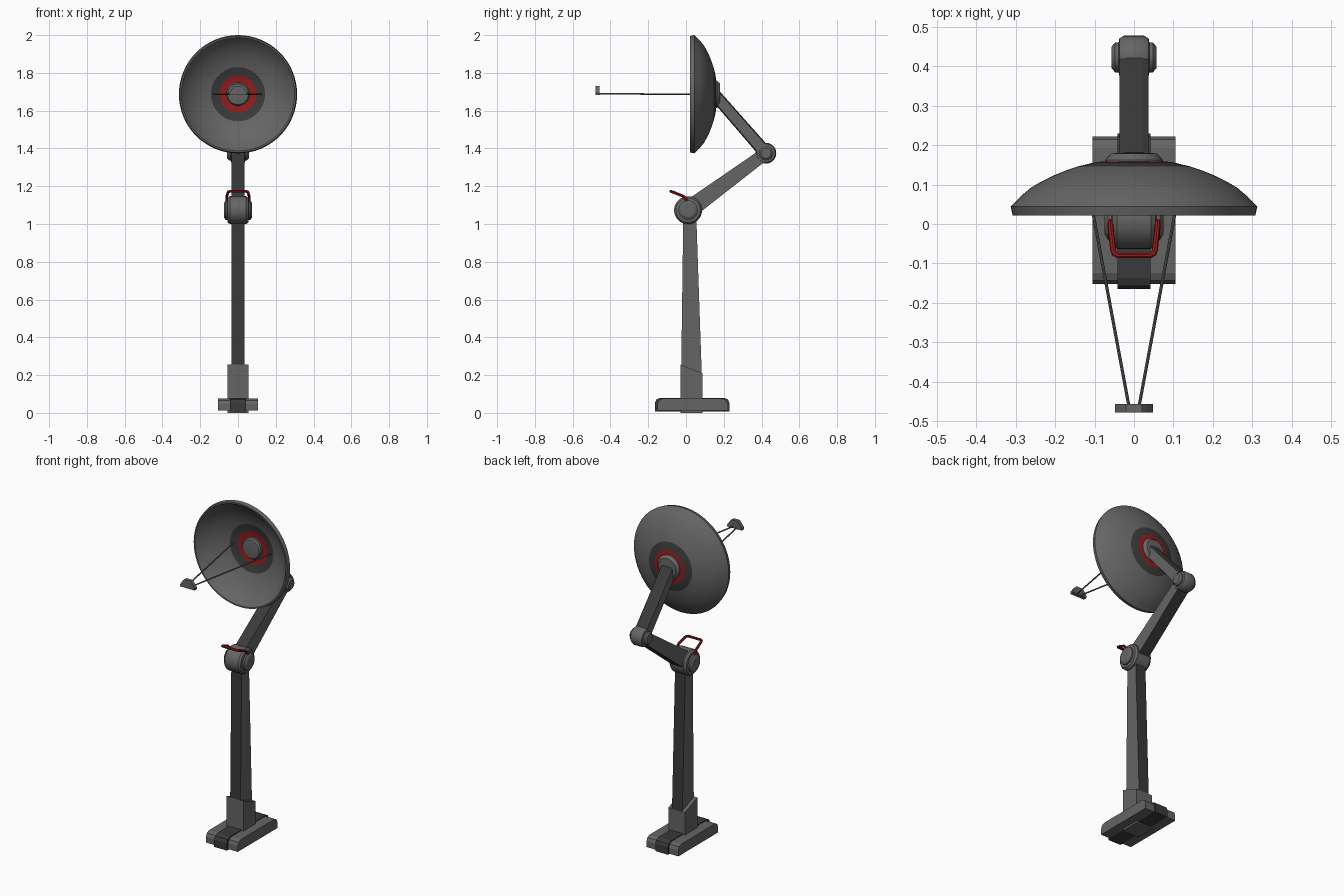
import bpy, bmesh, math
from mathutils import Vector

if "Cube" in bpy.data.objects:
    bpy.data.objects.remove(bpy.data.objects["Cube"])


def material(name, rgb):
    m = bpy.data.materials.new(name)
    m.diffuse_color = (*rgb, 1)
    m.use_nodes = True
    m.node_tree.nodes["Principled BSDF"].inputs["Base Color"].default_value = m.diffuse_color
    return m


GREY = material("grey metal", (0.13, 0.13, 0.13))
DARK = material("dark grey metal", (0.042, 0.042, 0.042))
RED = material("red paint", (0.32, 0.01, 0.01))


def finish(name, bm, mats, smooth=False):
    bmesh.ops.recalc_face_normals(bm, faces=bm.faces)
    me = bpy.data.meshes.new(name)
    bm.to_mesh(me)
    bm.free()
    for m in mats:
        me.materials.append(m)
    if smooth:
        for p in me.polygons:
            p.use_smooth = True
        me.set_sharp_from_angle(angle=math.radians(30))
    ob = bpy.data.objects.new(name, me)
    bpy.context.collection.objects.link(ob)
    return ob


def loft(bm, rings):
    """Join closed rings of points, capping both ends."""
    vs = [[bm.verts.new(p) for p in r] for r in rings]
    n = len(vs[0])
    for a, b in zip(vs, vs[1:]):
        for i in range(n):
            bm.faces.new((a[i], a[(i + 1) % n], b[(i + 1) % n], b[i]))
    bm.faces.new(vs[0])
    bm.faces.new(vs[-1])


def prism(name, pts, a, b, axis, mat):
    """Extrude a profile along x (yz points) or y (xz points)."""
    bm = bmesh.new()
    place = (lambda t, p: (t, *p)) if axis == "x" else (lambda t, p: (p[0], t, p[1]))
    loft(bm, [[place(t, p) for p in pts] for t in (a, b)])
    return finish(name, bm, [mat])


def lathe(name, profile, axis, centre, mats, rule=None, n=48):
    """Revolve (radius, offset) points around the x or y axis."""
    bm = bmesh.new()
    rings = []
    for r, t in profile:
        ring = []
        for i in range(n):
            c, s = math.cos(math.tau * i / n), math.sin(math.tau * i / n)
            p = (t, r * c, r * s) if axis == "x" else (r * c, t, r * s)
            ring.append(Vector(centre) + Vector(p))
        rings.append(ring)
    loft(bm, rings)
    if rule:
        for f in bm.faces:
            d = sum((Vector((v.co.x, 0, v.co.z - centre[2])).length for v in f.verts)) / len(f.verts)
            f.material_index = rule(d)
    return finish(name, bm, mats, True)


def beam(name, p0, p1, w0, w1, hx, ch=0.0, flat=0.021):
    """Tapered arm in the yz plane: grey flanks, dark front and back."""
    a, b = Vector((0, *p0)), Vector((0, *p1))
    d = (b - a).normalized()
    side = Vector((0, -d.z, d.y))
    half = [(-hx, 1, ch), (-flat, 1, 0), (flat, 1, 0), (hx, 1, ch)]
    section = half + [(-x, -1, c) for x, _, c in half]
    bm = bmesh.new()
    loft(bm, [[o + Vector((x, 0, 0)) + side * s * (w / 2 - c) for x, s, c in section]
              for o, w in ((a, w0), (b, w1))])
    bm.normal_update()
    for f in bm.faces:
        f.material_index = 0 if abs(f.normal.x) > 0.8 else 1
    return finish(name, bm, [GREY, DARK])


def tube(name, pts, radius, mat):
    cu = bpy.data.curves.new(name, "CURVE")
    cu.dimensions = "3D"
    cu.bevel_depth, cu.bevel_resolution, cu.use_fill_caps = radius, 2, True
    sp = cu.splines.new("POLY")
    sp.points.add(len(pts) - 1)
    for q, p in zip(sp.points, pts):
        q.co = (*p, 1)
    cu.materials.append(mat)
    tmp = bpy.data.objects.new(name + " path", cu)
    bpy.context.collection.objects.link(tmp)
    bpy.context.view_layer.update()
    me = bpy.data.meshes.new_from_object(tmp.evaluated_get(bpy.context.evaluated_depsgraph_get()))
    bpy.data.objects.remove(tmp)
    bm = bmesh.new()
    bm.from_mesh(me)
    return finish(name, bm, [mat], True)


def foot_profile(y0, y1, z0, z1):
    return [(y0, z0), (y1, z0), (y1, z1 - 0.028), (y1 - 0.008, z1 - 0.009), (y1 - 0.028, z1),
            (y0 + 0.028, z1), (y0 + 0.008, z1 - 0.009), (y0, z1 - 0.028)]


# Base: two grey feet with a dark strip between them, and the column socket
for s, side in ((-1, "left"), (1, "right")):
    prism(f"{side}_foot", foot_profile(-0.152, 0.222, 0.012, 0.075), s * 0.042, s * 0.105, "x", GREY)
prism("base_centre", foot_profile(-0.165, 0.23, 0.008, 0.08), -0.042, 0.042, "x", DARK)
prism("column_socket", [(-0.028, 0), (0.088, 0), (0.088, 0.21), (-0.028, 0.255)], -0.055, 0.055, "x", GREY)

# Column and the two arms
J1, J2, HUB = (0.011, 1.073), (0.423, 1.375), (0.15, 1.687)
beam("column", (0.030, 0.1), (0.020, 1.04), 0.114, 0.069, 0.034)
beam("lower_arm", J1, J2, 0.096, 0.064, 0.035)
beam("upper_arm", J2, (0.158, 1.678), 0.070, 0.063, 0.037, 0.006)


# Hinge drums with stepped end caps
def joint(name, c, r, w, cap):
    half = [(cap * 0.72, w), (cap * 0.78, w - 0.002), (cap, w - 0.009), (cap, w - 0.018),
            (r * 0.88, w - 0.020), (r, w - 0.032)]
    prof = [(a, -b) for a, b in half] + half[::-1]
    lathe(name, prof, "x", (0, *c), [GREY], n=32)


joint("lower_joint", J1, 0.074, 0.075, 0.051)
joint("upper_joint", J2, 0.055, 0.057, 0.038)

# Red handle on the lower joint
half = [(0.060, 0.010, 1.112), (0.060, -0.002, 1.135), (0.059, -0.014, 1.147),
        (0.053, -0.066, 1.168), (0.050, -0.075, 1.171), (0.041, -0.080, 1.173)]
tube("handle", half + [(-x, y, z) for x, y, z in half[::-1]], 0.0075, RED)

# Dish: curved shell with a red ring and a dark ring on both faces
dish = [(0.02, 0.160), (0.065, 0.160), (0.097, 0.157), (0.143, 0.146), (0.175, 0.135),
        (0.207, 0.122), (0.235, 0.108), (0.262, 0.092), (0.288, 0.070), (0.313, 0.044),
        (0.308, 0.022), (0.300, 0.022), (0.276, 0.052), (0.25, 0.075), (0.225, 0.092),
        (0.2, 0.106), (0.17, 0.119), (0.143, 0.129), (0.097, 0.140), (0.065, 0.144), (0.02, 0.145)]
lathe("dish", dish, "y", (0, 0, HUB[1]), [GREY, RED, DARK],
      lambda d: 1 if 0.067 < d < 0.097 else 2 if 0.097 < d < 0.141 else 0, 64)

# Hub passing through the dish
lathe("dish_hub", [(0.045, 0.180), (0.058, 0.179), (0.073, 0.163), (0.073, 0.157), (0.062, 0.150),
                   (0.062, 0.128), (0.055, 0.118), (0.045, 0.116)],
      "y", (0, 0, HUB[1]), [GREY], n=32)

# Receiver held by two thin struts
for s, side in ((-1, "left"), (1, "right")):
    tube(f"{side}_strut", [(s * 0.125, 0.14, 1.687), (s * 0.013, -0.462, 1.689)], 0.004, GREY)
prism("receiver", [(-0.048, 1.682), (0.048, 1.682), (0.048, 1.694), (0.028, 1.722), (0.02, 1.730),
                   (-0.02, 1.730), (-0.028, 1.722), (-0.048, 1.694)], -0.479, -0.457, "y", GREY)
